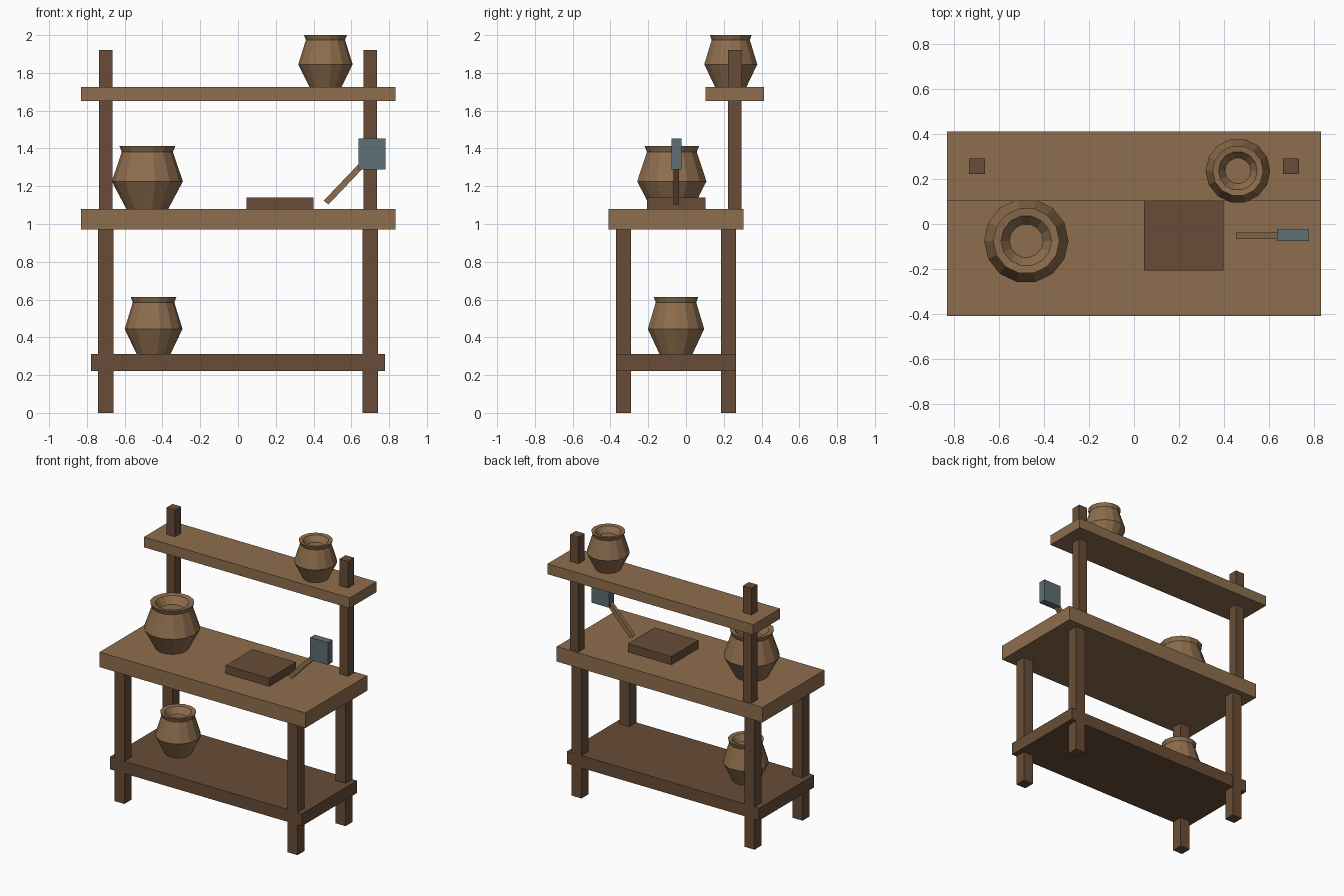
import bpy, bmesh, math
from mathutils import Matrix

if "Cube" in bpy.data.objects:
    bpy.data.objects.remove(bpy.data.objects["Cube"])


def material(name, rgb):
    m = bpy.data.materials.new(name)
    m.diffuse_color = (*rgb, 1)
    m.use_nodes = True
    m.node_tree.nodes["Principled BSDF"].inputs["Base Color"].default_value = m.diffuse_color
    return m


TAN = material("tan_wood", (0.27, 0.155, 0.075))
DARK = material("dark_wood", (0.138, 0.073, 0.038))
SLATE = material("slate_metal", (0.112, 0.156, 0.172))


def finish(name, bm, mat):
    bmesh.ops.recalc_face_normals(bm, faces=bm.faces)
    me = bpy.data.meshes.new(name)
    bm.to_mesh(me)
    bm.free()
    me.materials.append(mat)
    ob = bpy.data.objects.new(name, me)
    bpy.context.collection.objects.link(ob)
    return ob


def box(name, center, size, mat, tilt=0.0):
    bm = bmesh.new()
    bmesh.ops.create_cube(bm, size=1)
    bm.transform(Matrix.Translation(center) @ Matrix.Rotation(tilt, 4, 'Y')
                 @ Matrix.Diagonal((*size, 1)))
    return finish(name, bm, mat)


# Pot profile: (radius, height) as fractions of belly radius and pot height
PROFILE = [(0.59, 0), (1, 0.437), (0.72, 0.905), (0.787, 1),
           (0.6, 0.985), (0.4, 0.84)]
SIDES = 14


def pot(name, x, y, z, radius, height):
    bm = bmesh.new()
    rings = []
    for r, h in PROFILE:
        rings.append([bm.verts.new((x + r * radius * math.cos(2 * math.pi * i / SIDES),
                                    y + r * radius * math.sin(2 * math.pi * i / SIDES),
                                    z + h * height)) for i in range(SIDES)])
    for a, b in zip(rings, rings[1:]):
        for i in range(SIDES):
            j = (i + 1) % SIDES
            bm.faces.new((a[i], a[j], b[j], b[i]))
    bm.faces.new(rings[0][::-1])
    bm.faces.new(rings[-1])
    return finish(name, bm, TAN)


# Boards
box("tabletop", (0, -0.053, 1.025), (1.665, 0.715, 0.11), TAN)
box("upper_shelf", (0, 0.257, 1.688), (1.665, 0.31, 0.075), TAN)
box("lower_shelf", (0, -0.053, 0.268), (1.555, 0.635, 0.09), DARK)

# Legs and rear uprights
for side, sx in (("left", -1), ("right", 1)):
    box("front_leg_" + side, (sx * 0.7, -0.33, 0.485), (0.08, 0.08, 0.97), DARK)
    box("back_leg_" + side, (sx * 0.7, 0.225, 0.485), (0.08, 0.08, 0.97), DARK)
    box("upright_" + side, (sx * 0.7, 0.258, 1.49), (0.07, 0.07, 0.86), DARK)

# Work block and hammer
box("work_block", (0.222, -0.052, 1.109), (0.353, 0.31, 0.062), DARK)
box("hammer_handle", (0.587, -0.052, 1.24), (0.032, 0.03, 0.35), TAN, 0.762)
box("hammer_head", (0.709, -0.05, 1.371), (0.143, 0.053, 0.163), SLATE)

# Pots
pot("table_pot", -0.48, -0.075, 1.08, 0.188, 0.333)
pot("lower_pot", -0.447, -0.053, 0.313, 0.153, 0.30)
pot("upper_pot", 0.463, 0.237, 1.725, 0.144, 0.275)
